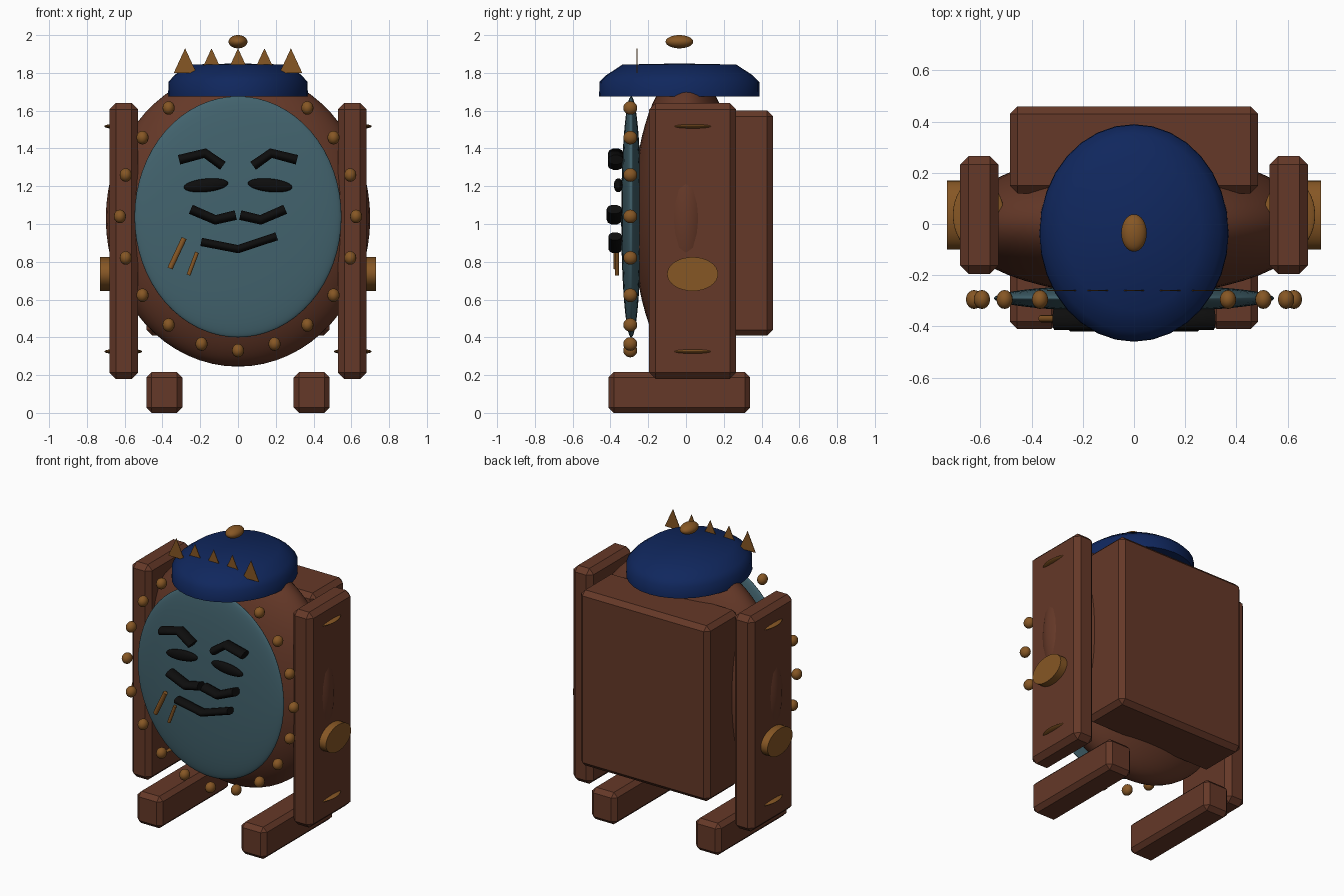
import bpy, bmesh, math
from mathutils import Vector

if "Cube" in bpy.data.objects:
    bpy.data.objects.remove(bpy.data.objects["Cube"])


def material(name, rgb):
    m = bpy.data.materials.new(name)
    m.use_nodes = True
    m.diffuse_color = (*rgb, 1)
    m.node_tree.nodes["Principled BSDF"].inputs["Base Color"].default_value = (*rgb, 1)
    return m


WOOD = material("brown wood", (0.13, 0.04, 0.021))
TEAL = material("teal face", (0.055, 0.125, 0.155))
NAVY = material("navy cloth", (0.005, 0.02, 0.11))
GOLD = material("aged gold", (0.24, 0.095, 0.018))
BLACK = material("black", (0.004, 0.004, 0.004))


def finish(name, mat, smooth=True):
    o = bpy.context.object
    o.name = name
    o.data.materials.append(mat)
    if smooth:
        bpy.ops.object.shade_smooth_by_angle(angle=math.radians(40))
    return o


def ellipsoid(name, mat, loc, radii, tilt=0, segments=32, rings=20):
    bpy.ops.mesh.primitive_uv_sphere_add(segments=segments, ring_count=rings, location=loc,
                                         rotation=(0, tilt, 0))
    bpy.context.object.scale = radii
    return finish(name, mat)


def block(name, mat, low, high, bevel):
    low, high = Vector(low), Vector(high)
    bpy.ops.mesh.primitive_cube_add(size=1, location=(low + high) / 2)
    o = bpy.context.object
    o.scale = high - low
    bpy.ops.object.transform_apply(location=False, rotation=False, scale=True)
    mod = o.modifiers.new("chamfer", "BEVEL")
    mod.width, mod.segments = bevel, 1
    return finish(name, mat, False)


def mesh_object(name, bm, mat):
    me = bpy.data.meshes.new(name)
    bmesh.ops.recalc_face_normals(bm, faces=bm.faces)
    bm.to_mesh(me)
    bm.free()
    o = bpy.data.objects.new(name, me)
    bpy.context.collection.objects.link(o)
    me.materials.append(mat)
    return o


def stroke(name, mat, points, radius, y, depth=1.0):
    """Tube along x, z points, stretched front to back by depth."""
    cu = bpy.data.curves.new(name, "CURVE")
    cu.dimensions = "3D"
    cu.bevel_depth, cu.bevel_resolution, cu.use_fill_caps = radius, 3, True
    sp = cu.splines.new("POLY")
    sp.points.add(len(points) - 1)
    for p, (x, z) in zip(sp.points, points):
        p.co = (x, 0, z, 1)
    o = bpy.data.objects.new(name, cu)
    bpy.context.collection.objects.link(o)
    o.location.y, o.scale.y = y, depth
    cu.materials.append(mat)


# Body and face
ellipsoid("body", WOOD, (0, 0, 1.03), (0.7, 0.28, 0.785), segments=48, rings=32)
ellipsoid("face_plate", TEAL, (0, -0.29, 1.038), (0.548, 0.053, 0.638), segments=48, rings=32)

# Back box
block("back_box", WOOD, (-0.485, 0.12, 0.41), (0.485, 0.46, 1.6), 0.03)

# Side boards, feet, knobs and bands
for side, s in (("left", 1), ("right", -1)):
    def pair(a, b):
        return sorted((s * a, s * b))
    x0, x1 = pair(0.53, 0.68)
    block(side + "_board", WOOD, (x0, -0.195, 0.18), (x1, 0.265, 1.64), 0.033)
    x0, x1 = pair(0.295, 0.485)
    block(side + "_foot", WOOD, (x0, -0.41, 0), (x1, 0.34, 0.216), 0.028)
    bpy.ops.mesh.primitive_cylinder_add(vertices=32, radius=1, depth=1,
                                        location=(s * 0.665, 0.035, 0.735),
                                        rotation=(0, math.pi / 2, 0))
    bpy.context.object.scale = (0.09, 0.135, 0.13)
    finish(side + "_knob", GOLD)
    for level, z in (("lower", 0.325), ("upper", 1.517)):
        ellipsoid(f"{side}_{level}_band", GOLD, (s * 0.608, 0.035, z), (0.1, 0.14, 0.016))

# Rim studs
for i in range(20):
    a = math.radians(18 * i)
    ellipsoid(f"rim_stud_{i + 1}", GOLD, (0.625 * math.sin(a), -0.295, 1.04 - 0.71 * math.cos(a)),
              (0.032, 0.037, 0.036), segments=16, rings=10)

# Cap, lathed from radius fraction and height
bm = bmesh.new()
profile = [(0, 1.675), (1, 1.675), (0.995, 1.752), (0.91, 1.788), (0.71, 1.844), (0, 1.85)]
verts = [bm.verts.new((r, 0, z)) for r, z in profile]
edges = [bm.edges.new(e) for e in zip(verts, verts[1:])]
bmesh.ops.spin(bm, geom=verts + edges, cent=(0, 0, 0), axis=(0, 0, 1), angle=2 * math.pi,
               steps=32, use_merge=True)
bmesh.ops.remove_doubles(bm, verts=bm.verts, dist=0.0005)
for v in bm.verts:
    v.co.x *= 0.37
    v.co.y = v.co.y * 0.425 - 0.035
cap = mesh_object("cap", bm, NAVY)
bpy.ops.object.select_all(action="DESELECT")
cap.select_set(True)
bpy.context.view_layer.objects.active = cap
bpy.ops.object.shade_smooth_by_angle(angle=math.radians(50))

# Cap finial and flat crown points
ellipsoid("finial", GOLD, (0, -0.035, 1.965), (0.05, 0.073, 0.035))
for i in range(5):
    x = 0.14 * (i - 2)
    bm = bmesh.new()
    face = bm.faces.new([bm.verts.new((x + dx, -0.262, z))
                         for dx, z in ((-0.06, 1.8), (0.06, 1.8), (0, 1.93))])
    ext = bmesh.ops.extrude_face_region(bm, geom=[face])["geom"]
    for v in ext:
        if isinstance(v, bmesh.types.BMVert):
            v.co.y += 0.004
    mesh_object(f"crown_point_{i + 1}", bm, GOLD)

# Brows, eyes and moustache, mirrored
for side, s in (("left", 1), ("right", -1)):
    stroke(side + "_brow", BLACK, [(s * x, z) for x, z in
           ((0.312, 1.34), (0.175, 1.375), (0.08, 1.308))], 0.027, -0.372, 1.55)
    ellipsoid(side + "_eye", BLACK, (s * 0.17, -0.358, 1.205), (0.118, 0.024, 0.035),
              tilt=s * 0.1)
    stroke(side + "_moustache", BLACK, [(s * x, z) for x, z in
           ((0.25, 1.078), (0.12, 1.022), (0.012, 1.047))], 0.027, -0.38, 1.5)

# Mouth and cheek marks
stroke("mouth", BLACK, [(-0.195, 0.905), (0, 0.867), (0.205, 0.935)], 0.023, -0.375, 1.55)
stroke("long_cheek_mark", GOLD, [(-0.285, 0.925), (-0.36, 0.765)], 0.015, -0.37)
stroke("short_cheek_mark", GOLD, [(-0.217, 0.85), (-0.262, 0.73)], 0.011, -0.365)
